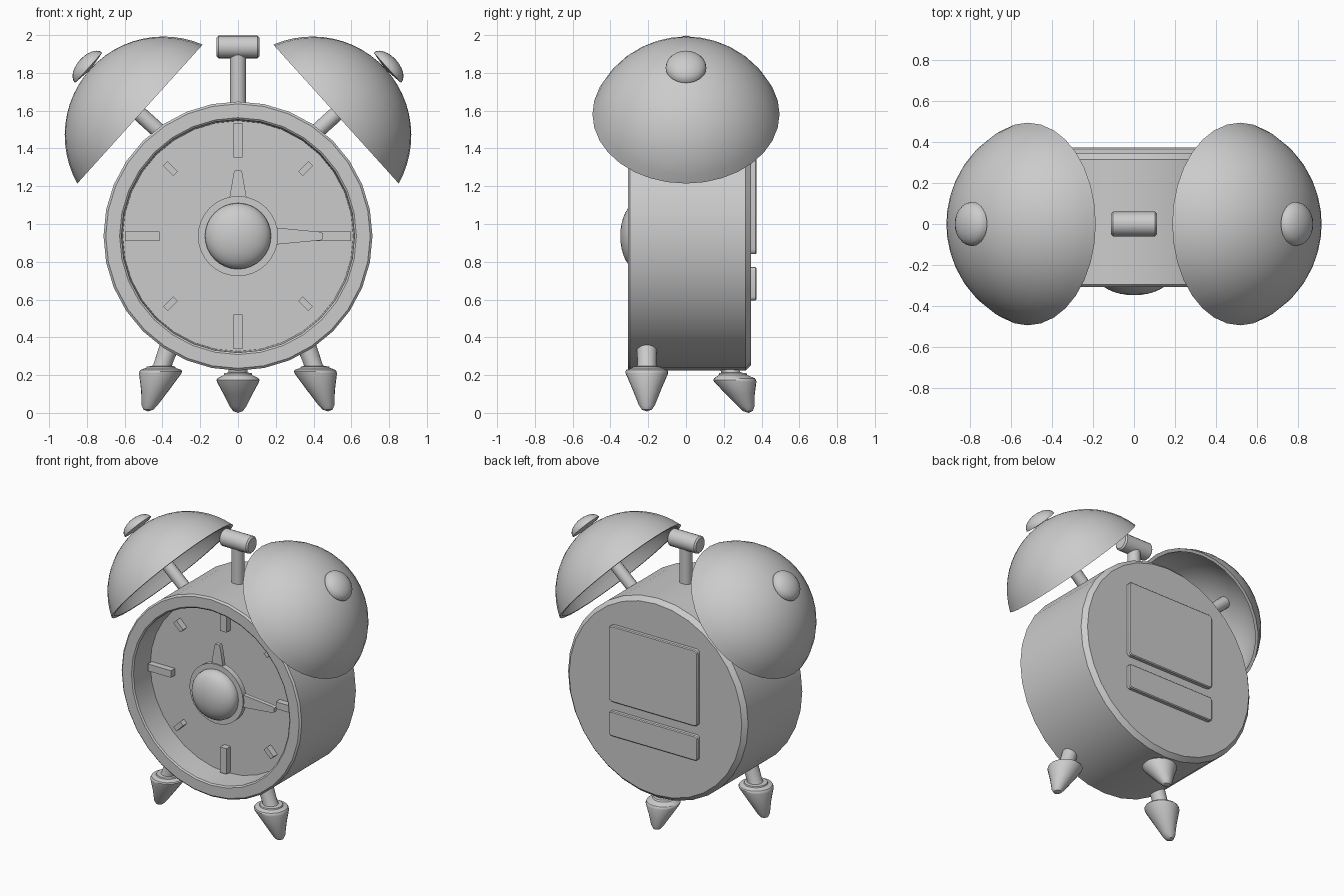
import bpy, bmesh
from math import pi, sin, cos, acos, radians
from mathutils import Matrix, Vector

if "Cube" in bpy.data.objects:
    bpy.data.objects.remove(bpy.data.objects["Cube"])

CZ = 0.936                                   # height of the dial centre
FRONT = Matrix.Translation((0, 0, CZ)) @ Matrix.Rotation(-pi / 2, 4, 'X')  # local z -> world +y


def finish(name, bm, mat=Matrix()):
    bmesh.ops.transform(bm, matrix=mat, verts=bm.verts)
    bmesh.ops.recalc_face_normals(bm, faces=bm.faces)
    me = bpy.data.meshes.new(name)
    bm.to_mesh(me)
    bm.free()
    ob = bpy.data.objects.new(name, me)
    bpy.context.collection.objects.link(ob)
    return ob


def lathe(name, profile, mat=Matrix(), n=32):
    """Stack of rings: (radius, height) or (radius, height, offset x, offset y)."""
    bm = bmesh.new()
    rings = []
    for p in profile:
        r, h, ox, oy = (tuple(p) + (0, 0))[:4]
        k = n if r > 1e-5 else 1
        rings.append([bm.verts.new((ox + r * cos(2 * pi * i / n), oy + r * sin(2 * pi * i / n), h))
                      for i in range(k)])
    for a, b in zip(rings, rings[1:]):
        for i in range(n):
            j = (i + 1) % n
            quad = [a[i % len(a)], a[j % len(a)], b[j % len(b)], b[i % len(b)]]
            bm.faces.new(list(dict.fromkeys(quad)))
    for ring in (rings[0], rings[-1]):
        if len(ring) > 1:
            bm.faces.new(ring)
    return finish(name, bm, mat)


def prism(name, outline, y0, y1, mat=Matrix(), bevel=0):
    """Outline in the x-z plane, extruded from y0 to y1."""
    bm = bmesh.new()
    f = bm.faces.new([bm.verts.new((x, y0, z)) for x, z in outline])
    ext = bmesh.ops.extrude_face_region(bm, geom=[f])['geom']
    bmesh.ops.translate(bm, vec=(0, y1 - y0, 0), verts=[v for v in ext if isinstance(v, bmesh.types.BMVert)])
    if bevel:
        bmesh.ops.recalc_face_normals(bm, faces=bm.faces)
        side = [e for e in bm.edges if abs(e.verts[0].co.y - e.verts[1].co.y) > 1e-4]
        bmesh.ops.bevel(bm, geom=side, offset=bevel, segments=3, profile=0.5, affect='EDGES')
        rim = [e for e in bm.edges if all(abs(v.co.y - y1) < 1e-5 for v in e.verts)]
        bmesh.ops.bevel(bm, geom=rim, offset=0.006, segments=1, affect='EDGES')
    return finish(name, bm, mat)


def rect(x0, x1, z0, z1):
    return [(x0, z0), (x1, z0), (x1, z1), (x0, z1)]


# case with recessed dial
lathe("clock_case", [(0, -.12), (.61, -.12), (.617, -.30), (.627, -.308), (.70, -.308), (.712, -.297),
                     (.712, .315), (.683, .345), (0, .345)], FRONT)

# hour markers: long at the quarters, short between
for i in range(8):
    turn = Matrix.Translation((0, 0, CZ)) @ Matrix.Rotation(i * pi / 4, 4, 'Y')
    w, a, b = (.017, .468, .544) if i % 2 else (.025, .415, .598)
    prism("hour_marker", rect(-w, w, a, b), -.11, -.165, turn)

# hands
for name, angle, length in (("minute_hand", 0, .35), ("hour_hand", pi / 2, .45)):
    turn = Matrix.Translation((0, 0, CZ)) @ Matrix.Rotation(angle, 4, 'Y')
    t = .022
    prism(name, [(-.05, .15), (.05, .15), (.044, .21), (t, length - .012), (t * .7, length),
                 (-t * .7, length), (-t, length - .012), (-.044, .21)], -.205, -.235, turn)

# centre hub: stem, collar disc and domed cap
lathe("hub_stem", [(.06, -.21), (.06, -.11)], FRONT, 16)
lathe("hub_disc", [(.212, -.245), (.212, -.205)], FRONT)
lathe("hub_cap", [(.175 * sin(a), -.258 - .09 * cos(a)) for a in [i * pi / 16 for i in range(9)]]
      + [(.175, -.235)], FRONT)

# back plates
prism("back_panel", rect(-.35, .35, .84, 1.385), .33, .373, bevel=.025)
prism("battery_cover", rect(-.35, .35, .595, .772), .33, .373, bevel=.02)

# bells: spherical shells on posts, each with a cap
R, depth, wall = .523, .168, .022
for side, s in (("left", -1), ("right", 1)):
    axis = Vector((s * .742, 0, .67))
    place = Matrix.Translation((s * .519, 0, 1.582)) @ axis.to_track_quat('Z', 'Y').to_matrix().to_4x4()
    shell = []
    for rad, steps in ((R, range(13)), (R - wall, range(12, -1, -1))):
        top = acos(depth / rad)
        shell += [(rad * sin(top * i / 12), rad * cos(top * i / 12) - depth) for i in steps]
    lathe(side + "_bell", shell, place)
    lathe(side + "_bell_post", [(.041, -.22), (.041, .34)], place, 16)
    lathe(side + "_bell_cap", [(0, .352), (.108, .366)]
          + [(.108 * cos(i * pi / 12), .366 + .062 * sin(i * pi / 12)) for i in range(1, 6)]
          + [(0, .428)], place, 24)

# hammer between the bells
lathe("hammer_post", [(.043, 1.6), (.043, 1.9)], n=16)
lathe("hammer_head", [(.05, -.113), (.06, -.103), (.06, .103), (.05, .113)],
      Matrix.Translation((0, 0, 1.937)) @ Matrix.Rotation(pi / 2, 4, 'Y'), 20)

# feet: (radius, height, outward drift), leaning away from the case
front = [(.055, .38, -.055), (.05, .262, -.012), (.052, .248, -.006), (.075, .246, 0), (.078, .238, 0),
         (.108, .228, 0), (.113, .22, 0), (.112, .208, .004), (.074, .12, .031), (.042, .04, .06),
         (.026, .017, .066), (0, .008, .068)]
back = [(.055, .29, -.05), (.05, .22, -.022), (.052, .213, -.018), (.072, .211, -.01), (.076, .2, -.008),
        (.108, .183, 0), (.113, .175, 0), (.112, .165, .004), (.077, .1, .03), (.044, .035, .062),
        (.026, .01, .07), (0, 0, .074)]
for side, s in (("left", -1), ("right", 1)):
    lathe(side + "_front_foot", [(r, h, s * (.408 + d), -.207) for r, h, d in front], n=24)
lathe("back_foot", [(r, h, 0, .257 + d) for r, h, d in back], n=24)

# smooth shading with sharp edges kept
bpy.ops.object.select_all(action='SELECT')
bpy.context.view_layer.objects.active = bpy.context.selected_objects[0]
bpy.ops.object.shade_smooth_by_angle(angle=radians(30))
